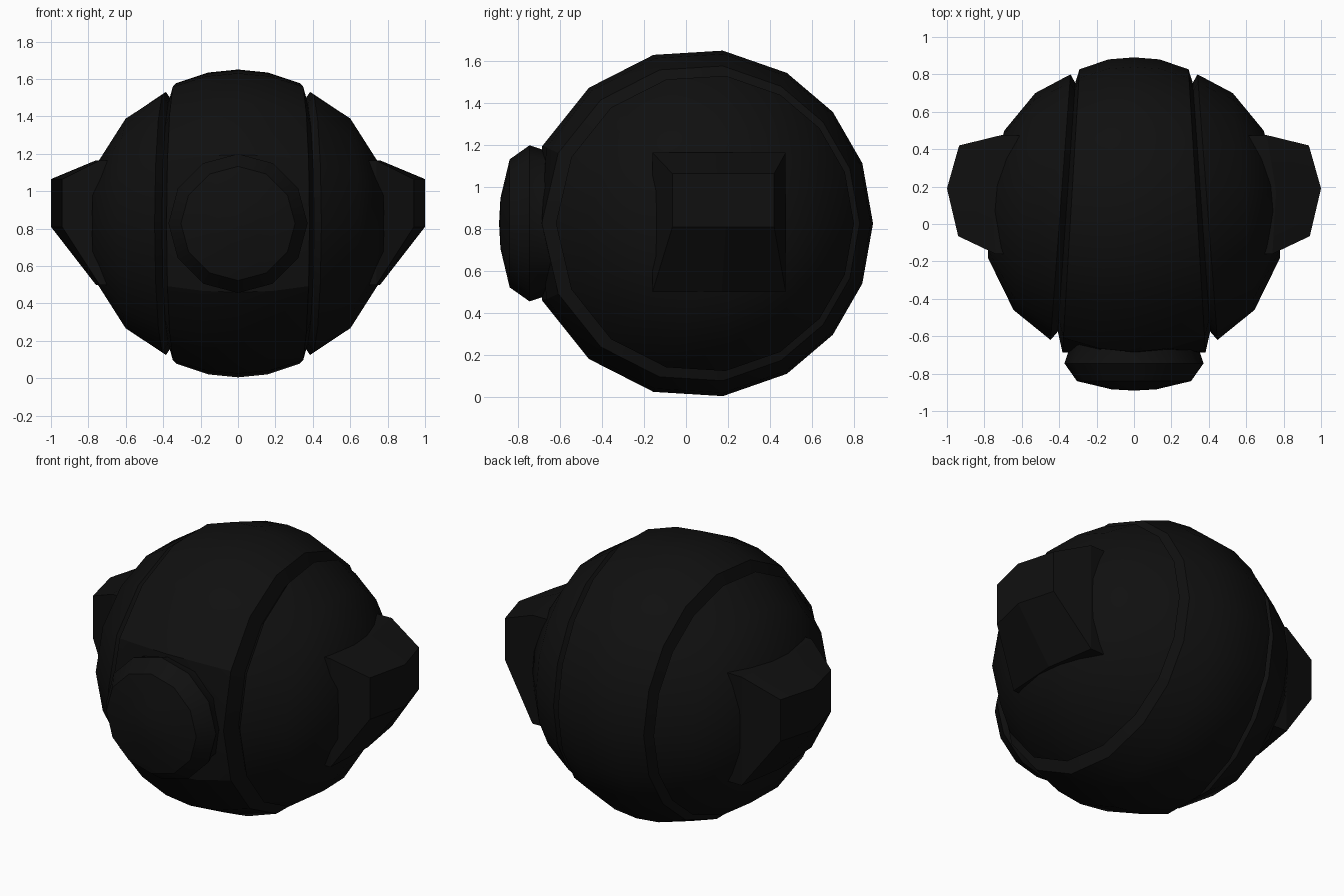
import bpy, math

if "Cube" in bpy.data.objects:
    bpy.data.objects.remove(bpy.data.objects["Cube"])

ZC = 0.828
mat = bpy.data.materials.new("black")
mat.diffuse_color = (0.005, 0.005, 0.005, 1)
mat.use_nodes = True
mat.node_tree.nodes["Principled BSDF"].inputs["Base Color"].default_value = mat.diffuse_color


def make(name, verts, faces, angle=30):
    me = bpy.data.meshes.new(name)
    me.from_pydata(verts, [], faces)
    me.materials.append(mat)
    ob = bpy.data.objects.new(name, me)
    bpy.context.collection.objects.link(ob)
    bpy.ops.object.select_all(action='DESELECT')
    ob.select_set(True)
    bpy.context.view_layer.objects.active = ob
    bpy.ops.object.mode_set(mode='EDIT')
    bpy.ops.mesh.select_all(action='SELECT')
    bpy.ops.mesh.normals_make_consistent(inside=False)
    bpy.ops.object.mode_set(mode='OBJECT')
    bpy.ops.object.shade_smooth_by_angle(angle=math.radians(angle))
    return ob


def loft(rings):
    """Skin a list of equal-length point loops and cap both ends."""
    n = len(rings[0])
    verts = [p for r in rings for p in r]
    faces = [(i * n + j, i * n + (j + 1) % n, (i + 1) * n + (j + 1) % n, (i + 1) * n + j)
             for i in range(len(rings) - 1) for j in range(n)]
    last = len(verts) - n
    faces += [tuple(range(n)), tuple(range(last, last + n))]
    return verts, faces


# Body: tilted rings around the x axis, with a groove on each side
half = [0, 20.2, 39.7, 59.6, 82, 105, 129, 153.7]
angles = half + [180] + [360 - a for a in half[:0:-1]]


def body_ring(s, x, slope, yc, r):
    pts = []
    for a in angles:
        y = yc + r * math.cos(math.radians(a))
        pts.append((s * (x - slope * (y - 0.1)), max(y, -0.69),
                    ZC + r * math.sin(math.radians(a))))
    return pts


# x, slope, centre y, radius
side = [(0.16, 0.03, 0.065, 0.815), (0.335, 0.06, 0.07, 0.757),
        (0.36, 0.07, 0.09, 0.665), (0.392, 0.075, 0.09, 0.71),
        (0.588, 0.1, 0.12, 0.58), (0.745, 0.13, 0.16, 0.34),
        (0.79, 0.13, 0.18, 0.02)]
rings = [body_ring(-1, *p) for p in reversed(side)]
rings.append(body_ring(1, 0, 0, 0.06, 0.831))
rings += [body_ring(1, *p) for p in side]
make("body", *loft(rings))

# Front eye: shallow domed disc
N = 12
eye = [(0.345, -0.55), (0.35, -0.68), (0.372, -0.745), (0.305, -0.84),
       (0.12, -0.884), (0.01, -0.89)]
make("eye", *loft([[(r * math.cos(math.tau * (i + 0.0) / N), y,
                     ZC + r * math.sin(math.tau * i / N)) for i in range(N)]
                   for r, y in eye]))


# Side pods: tapered blocks with a ridged outer face
def pod_loop(s, xs, ys, lo, hi):
    return ([(s * x, y, lo) for x, y in zip(xs, ys)] +
            [(s * x, y, hi) for x, y in zip(xs[::-1], ys[::-1])])


for s, label in ((-1, "left"), (1, "right")):
    make(label + "_pod", *loft([
        pod_loop(s, (0.5, 0.5, 0.5), (-0.16, 0.17, 0.47), 0.5, 1.165),
        pod_loop(s, (0.74, 0.76, 0.71), (-0.16, 0.17, 0.475), 0.5, 1.165),
        pod_loop(s, (0.94, 1.0, 0.935), (-0.065, 0.19, 0.42), 0.81, 1.065)]), 10)
